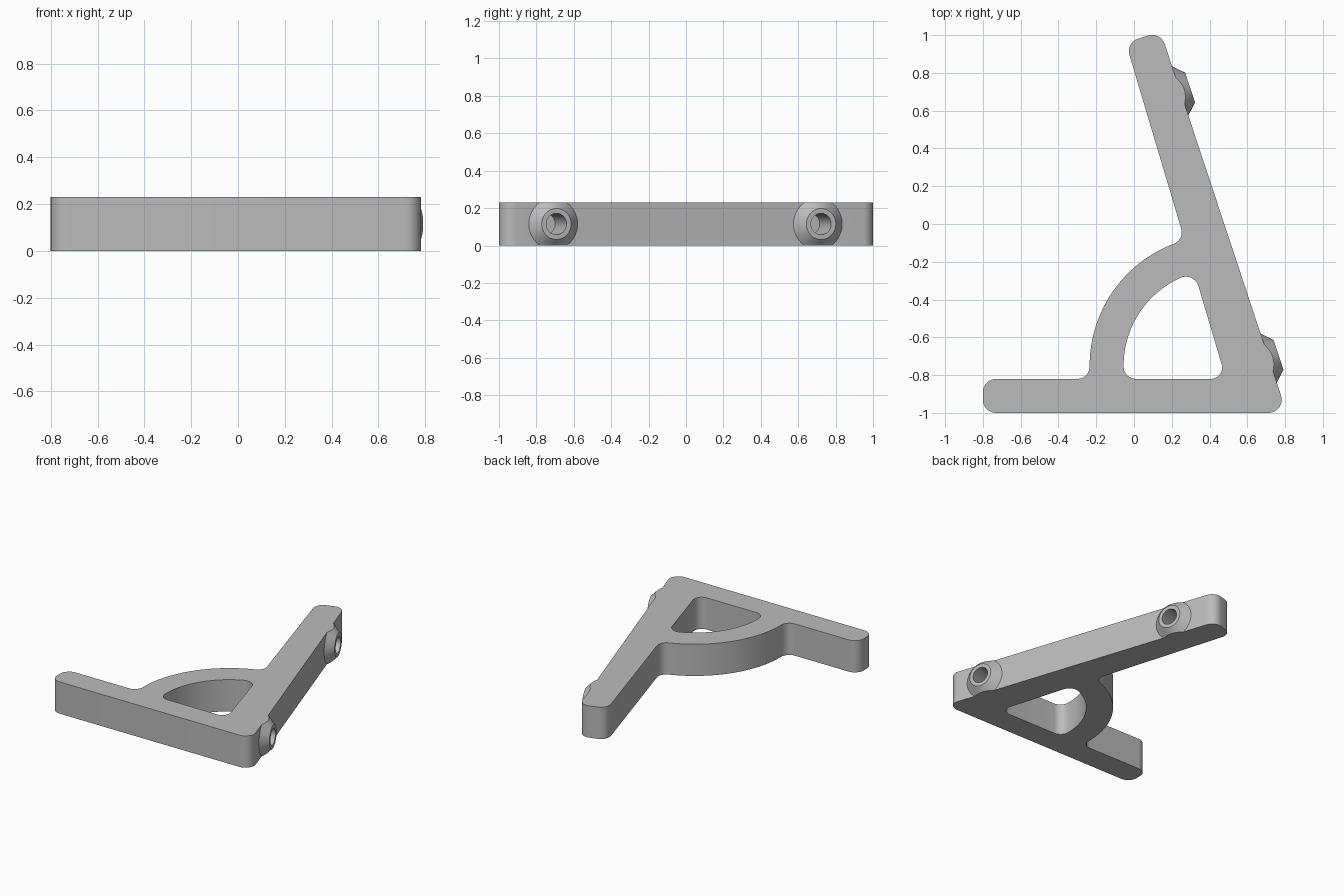
import bpy, bmesh, math
from mathutils import Vector

if "Cube" in bpy.data.objects:
    bpy.data.objects.remove(bpy.data.objects["Cube"])

THICK = 0.23
MID = THICK / 2

grey = bpy.data.materials.new("plain grey")
grey.use_nodes = True
colour = (0.5, 0.5, 0.5, 1)
grey.diffuse_color = colour
grey.node_tree.nodes["Principled BSDF"].inputs["Base Color"].default_value = colour


def finish(name, bm):
    bmesh.ops.recalc_face_normals(bm, faces=bm.faces)
    mesh = bpy.data.meshes.new(name)
    bm.to_mesh(mesh)
    bm.free()
    mesh.materials.append(grey)
    ob = bpy.data.objects.new(name, mesh)
    bpy.context.collection.objects.link(ob)
    return ob


def rounded(corners, steps=10):
    """Outline whose (x, y, radius) corners are rounded; radius 0 stays a point."""
    out = []
    for i, (x, y, r) in enumerate(corners):
        p = Vector((x, y))
        if r == 0:
            out.append(p)
            continue
        a = (Vector(corners[i - 1][:2]) - p).normalized()
        b = (Vector(corners[(i + 1) % len(corners)][:2]) - p).normalized()
        half = a.angle(b) / 2
        centre = p + (a + b).normalized() * (r / math.sin(half))
        reach = r / math.tan(half)
        start, end = p + a * reach - centre, p + b * reach - centre
        sweep = math.pi - 2 * half
        for k in range(steps + 1):
            t = k / steps
            out.append(centre + (start * math.sin((1 - t) * sweep)
                                 + end * math.sin(t * sweep)) / math.sin(sweep))
    return out


def arc(radius, first, last, steps=24):
    angles = [math.radians(first + (last - first) * k / steps) for k in range(steps + 1)]
    return [(0.455 + radius * math.cos(a), -0.75 + radius * math.sin(a), 0) for a in angles]


def prism(name, outline, low, high):
    bm = bmesh.new()
    face = bm.faces.new([bm.verts.new((p.x, p.y, low)) for p in outline])
    top = bmesh.ops.extrude_face_region(bm, geom=[face])["geom"]
    verts = [v for v in top if isinstance(v, bmesh.types.BMVert)]
    bmesh.ops.translate(bm, verts=verts, vec=(0, 0, high - low))
    return finish(name, bm)


def cone(name, centre, normal, start, end, r_start, r_end):
    """Round solid along the normal, between two distances from the centre."""
    bm = bmesh.new()
    bmesh.ops.create_cone(bm, cap_ends=True, segments=48, radius1=r_start,
                          radius2=r_end, depth=end - start)
    ob = finish(name, bm)
    turn = normal.to_track_quat("Z", "Y").to_matrix().to_4x4()
    turn.translation = centre + normal * (start + end) / 2
    ob.data.transform(turn)
    return ob


def combine(target, tool, operation):
    """Apply a boolean and remove its helper."""
    mod = target.modifiers.new("boolean", "BOOLEAN")
    mod.operation, mod.solver, mod.object = operation, "EXACT", tool
    bpy.context.view_layer.update()
    done = bpy.data.meshes.new_from_object(
        target.evaluated_get(bpy.context.evaluated_depsgraph_get()))
    target.modifiers.clear()
    target.data = done
    bpy.data.objects.remove(tool)


# Outer outline: base bar, tapered arm, curved brace (made tall, trimmed below)
outer = [(-0.8, -1, 0.07), (0.809, -1, 0.07), (0.141, 1.018, 0.07),
         (-0.044, 0.961, 0.07), (0.267, -0.082, 0.065)]
outer += arc(0.69, 111.7, 180)
outer += [(-0.235, -0.82, 0.065), (-0.8, -0.82, 0.07)]
bracket = prism("bracket", rounded(outer), -0.06, THICK + 0.06)

# Window between arm, base and brace
inner = [(-0.055, -0.82, 0.065), (0.487, -0.82, 0.06), (0.318, -0.251, 0.07)]
inner += arc(0.51, 115, 180)
combine(bracket, prism("window_cutter", rounded(inner), -0.2, 0.5), "DIFFERENCE")

# Two conical bosses with blind holes on the outer edge of the arm
normal = Vector((1, 0.331, 0)).normalized()
for y in (-0.71, 0.705):
    centre = Vector((0.478 - 0.331 * y, y, MID))
    # the cone continues a little inside the arm
    combine(bracket, cone("boss", centre, normal, -0.02, 0.055, 0.157, 0.083), "UNION")
    combine(bracket, cone("hole_cutter", centre, normal, -0.14, 0.1, 0.057, 0.057), "DIFFERENCE")

# Trim everything to the flat plate thickness
slab = [Vector(p) for p in ((-2, -2), (2, -2), (2, 2), (-2, 2))]
combine(bracket, prism("trim_slab", slab, 0, THICK), "INTERSECT")

bpy.ops.object.select_all(action="DESELECT")
bracket.select_set(True)
bpy.context.view_layer.objects.active = bracket
bpy.ops.object.shade_smooth_by_angle(angle=math.radians(30))
